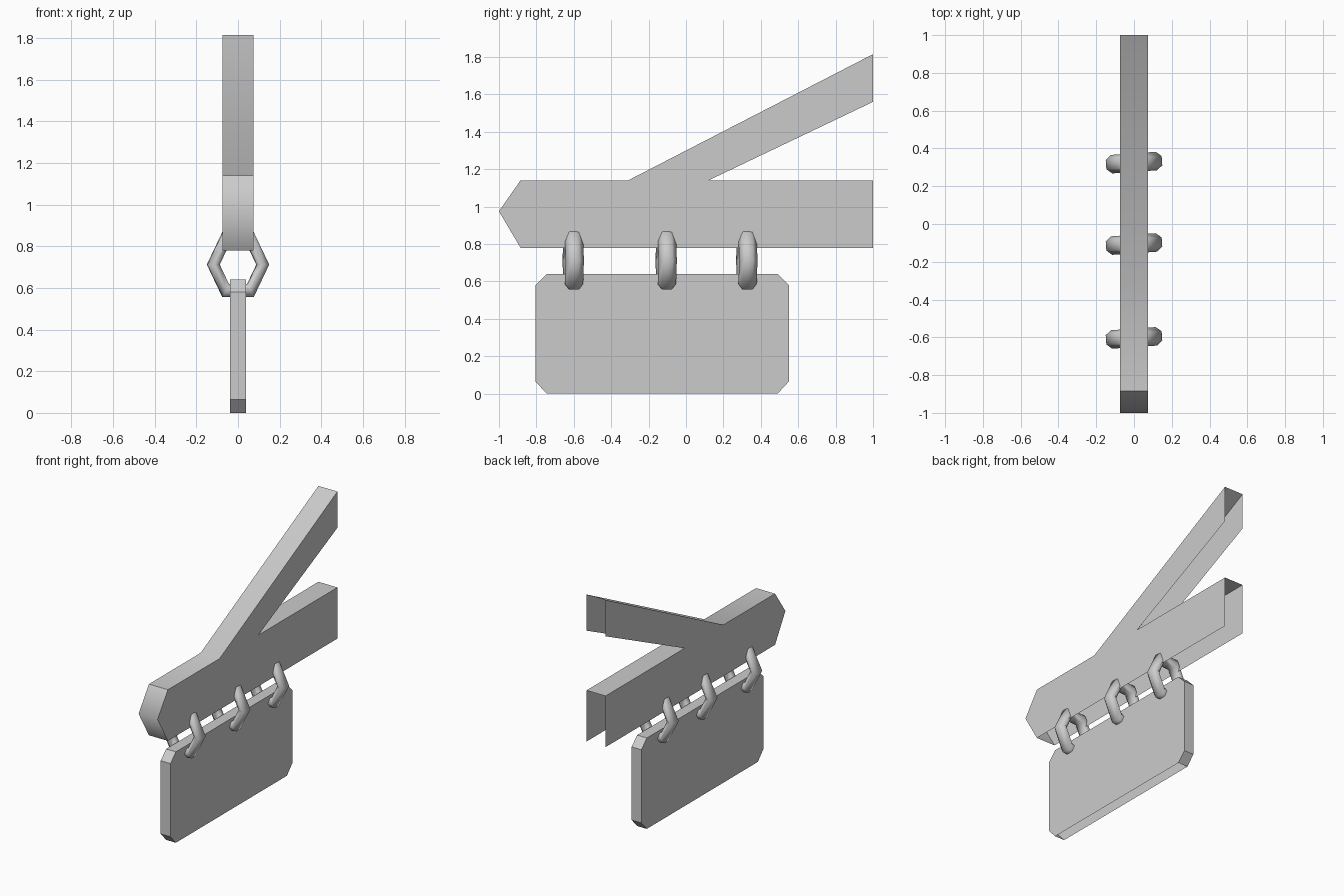
import bpy, bmesh
from math import cos, sin, pi, radians

if "Cube" in bpy.data.objects:
    bpy.data.objects.remove(bpy.data.objects["Cube"])


def make_object(name, bm):
    mesh = bpy.data.meshes.new(name)
    bm.to_mesh(mesh)
    bm.free()
    obj = bpy.data.objects.new(name, mesh)
    bpy.context.collection.objects.link(obj)
    return obj


def slab(name, profile, half, open_edges, soft_points=()):
    """Two matching (y, z) side panels joined by rim strips, except on open edges."""
    bm = bmesh.new()
    left = [bm.verts.new((-half, y, z)) for y, z in profile]
    right = [bm.verts.new((half, y, z)) for y, z in profile]
    bm.faces.new(right)
    bm.faces.new(left[::-1])
    n = len(profile)
    for i in range(n):
        j = (i + 1) % n
        if i not in open_edges:
            bm.faces.new((left[i], left[j], right[j], right[i]))
    bmesh.ops.recalc_face_normals(bm, faces=bm.faces)
    soft = {bm.edges.get((left[i], right[i])) for i in soft_points}
    for f in bm.faces:
        f.smooth = True
    for e in bm.edges:
        e.smooth = e in soft
    return make_object(name, bm)


def ring(name, y):
    """Six-sided link with a flat-sided hexagonal section, slightly twisted."""
    bm = bmesh.new()
    loops = []
    for i in range(6):
        a = i * pi / 3
        loop = []
        for k in range(6):
            t = k * pi / 3 + pi / 6
            r = 0.119 + 0.034 * cos(t)
            loop.append(bm.verts.new((r * cos(a), 0.049 * sin(t), 1.21 * r * sin(a))))
        loops.append(loop)
    for i in range(6):
        p, q = loops[i], loops[(i + 1) % 6]
        for k in range(6):
            m = (k + 1) % 6
            bm.faces.new((p[k], p[m], q[m], q[k])).smooth = True
    bmesh.ops.recalc_face_normals(bm, faces=bm.faces)
    obj = make_object(name, bm)
    obj.location = (0, y, 0.712)
    obj.rotation_euler = (0, 0, radians(4))


# Beam with pointed tip and rising brace, open underneath and at the wall end
beam = [(-1, 0.975), (-0.885, 0.78), (1, 0.78), (1, 1.14), (0.12, 1.14),
        (1, 1.56), (1, 1.815), (-0.31, 1.14), (-0.885, 1.14)]
slab("beam_and_brace", beam, 0.074, {1, 2, 4, 5}, (0, 7))

# Hanging board with clipped corners, open underneath
board = [(-0.745, 0), (0.49, 0), (0.55, 0.065), (0.55, 0.58),
         (0.49, 0.64), (-0.745, 0.64), (-0.805, 0.58), (-0.805, 0.065)]
slab("hanging_board", board, 0.038, {0})

# Links joining the board to the beam
for i, y in enumerate((-0.603, -0.106, 0.325)):
    ring(f"hanging_ring_{i + 1}", y)
